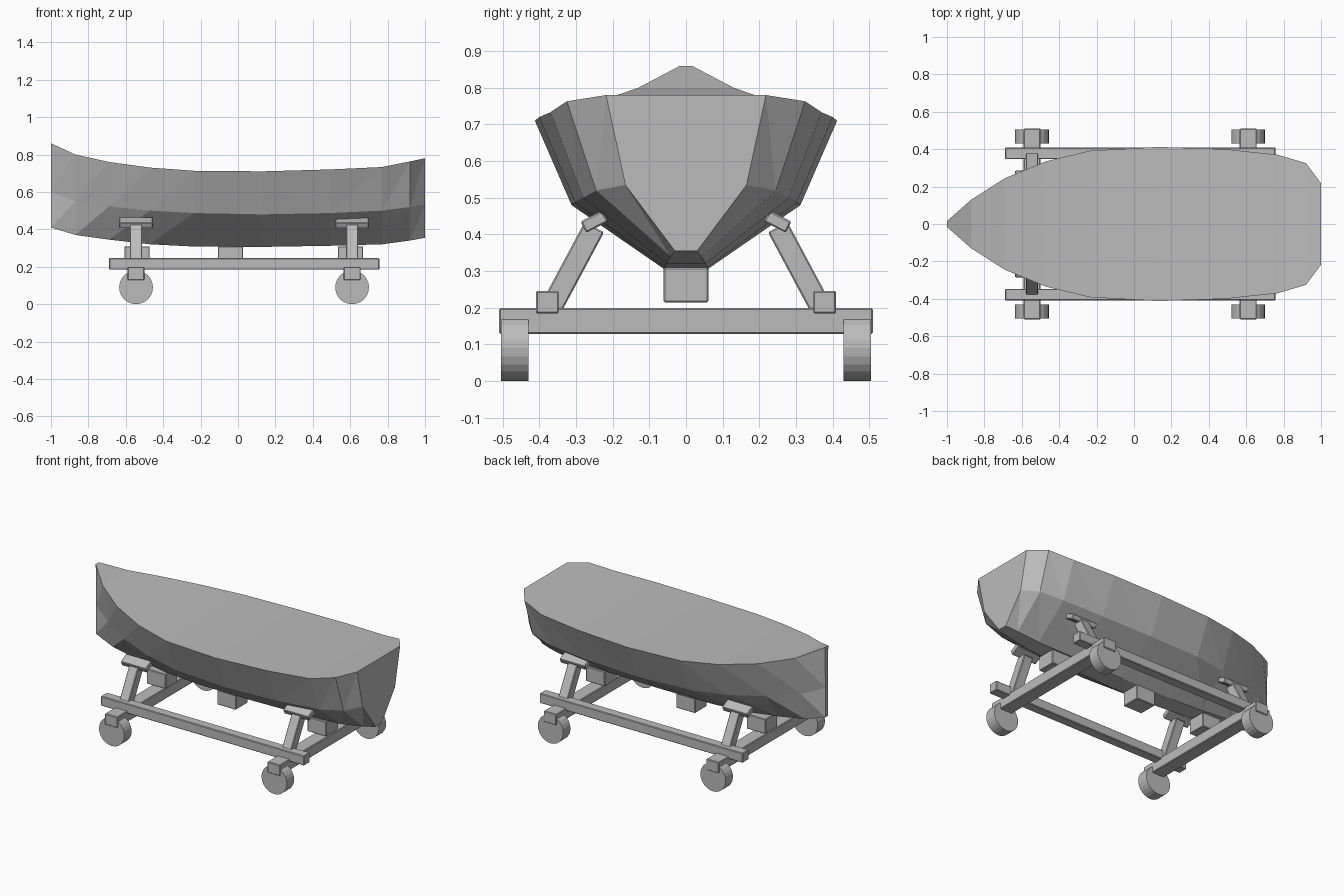
import bpy, bmesh, math
from mathutils import Matrix

cube = bpy.data.objects.get("Cube")
if cube:
    bpy.data.objects.remove(cube, do_unlink=True)

grey = bpy.data.materials.new("plain grey")
grey.use_nodes = True
grey.diffuse_color = (0.5, 0.5, 0.5, 1)
grey.node_tree.nodes["Principled BSDF"].inputs["Base Color"].default_value = (0.5, 0.5, 0.5, 1)


def finish(name, bm):
    bmesh.ops.recalc_face_normals(bm, faces=bm.faces)
    mesh = bpy.data.meshes.new(name)
    bm.to_mesh(mesh)
    bm.free()
    mesh.materials.append(grey)
    obj = bpy.data.objects.new(name, mesh)
    bpy.context.collection.objects.link(obj)
    return obj


def box(name, centre, size, tilt=0.0):
    bm = bmesh.new()
    bmesh.ops.create_cube(bm, size=1)
    bmesh.ops.scale(bm, vec=size, verts=bm.verts)
    bmesh.ops.transform(bm, matrix=Matrix.Translation(centre) @ Matrix.Rotation(tilt, 4, 'X'),
                        verts=bm.verts)
    obj = finish(name, bm)
    bevel = obj.modifiers.new("soft edge", 'BEVEL')
    bevel.width = 0.004
    bevel.segments = 1
    return obj


# Hull stations: x, keel half width, keel z, chine half width, chine z, sheer half width, sheer z
stations = [
    (-1.0, 0.012, 0.41, 0.014, 0.60, 0.016, 0.86),
    (-0.87, 0.03, 0.37, 0.08, 0.55, 0.13, 0.80),
    (-0.69, 0.045, 0.345, 0.17, 0.522, 0.245, 0.76),
    (-0.47, 0.055, 0.32, 0.245, 0.50, 0.335, 0.73),
    (-0.235, 0.06, 0.308, 0.295, 0.487, 0.392, 0.713),
    (0.13, 0.06, 0.306, 0.312, 0.48, 0.412, 0.71),
    (0.49, 0.06, 0.312, 0.302, 0.487, 0.40, 0.72),
    (0.77, 0.053, 0.32, 0.28, 0.50, 0.37, 0.733),
    (0.92, 0.042, 0.34, 0.245, 0.52, 0.325, 0.763),
    (1.0, 0.03, 0.355, 0.165, 0.535, 0.218, 0.78),
]
bm = bmesh.new()
rings = []
for x, kw, kz, cw, cz, sw, sz in stations:
    half = [(kw, kz), (cw, cz), (sw, sz)]
    loop = half + [(-w, z) for w, z in reversed(half)]
    rings.append([bm.verts.new((x, y, z)) for y, z in loop])
for a, b in zip(rings, rings[1:]):
    for i in range(6):
        j = (i + 1) % 6
        if i in (2, 5):                        # deck and flat keel
            bm.faces.new((a[i], a[j], b[j], b[i]))
        elif i < 2:                            # planking on the left
            bm.faces.new((a[i], a[j], b[j]))
            bm.faces.new((a[i], b[j], b[i]))
        else:                                  # mirrored planking
            bm.faces.new((a[i], a[j], b[i]))
            bm.faces.new((a[j], b[j], b[i]))
bm.faces.new(rings[0])
bm.faces.new(rings[-1])
finish("hull", bm)

# Cradle: lengthwise rails
for side, label in ((1, "back"), (-1, "front")):
    box(label + "_rail", (0.033, side * 0.378, 0.215), (1.445, 0.062, 0.062))

# Axle beams, struts, hull pads and wheels at each end
for x, end in ((-0.545, "bow"), (0.61, "stern")):
    box(end + "_axle_beam", (x, 0, 0.164), (0.09, 1.02, 0.07))
    for side, label in ((1, "back"), (-1, "front")):
        name = end + "_" + label
        bottom, top = (0.365, 0.205), (0.25, 0.42)
        dy, dz = top[0] - bottom[0], top[1] - bottom[1]
        box(name + "_strut",
            (x, side * (bottom[0] + top[0]) / 2, (bottom[1] + top[1]) / 2),
            (0.065, 0.06, math.hypot(dy, dz)), side * math.atan2(-dy, dz))
        box(name + "_pad", (x, side * 0.25, 0.435), (0.18, 0.067, 0.034),
            -side * math.radians(27))
        bm = bmesh.new()
        bmesh.ops.create_cone(bm, cap_ends=True, segments=24, radius1=0.09, radius2=0.09, depth=0.074)
        bmesh.ops.transform(
            bm, matrix=Matrix.Translation((x, side * 0.467, 0.09)) @ Matrix.Rotation(math.pi / 2, 4, 'X'),
            verts=bm.verts)
        finish(name + "_wheel", bm)

# Keel blocks under the hull
for x, label in ((-0.54, "bow"), (-0.04, "middle"), (0.602, "stern")):
    box(label + "_keel_block", (x, 0, 0.262), (0.135, 0.122, 0.095))
